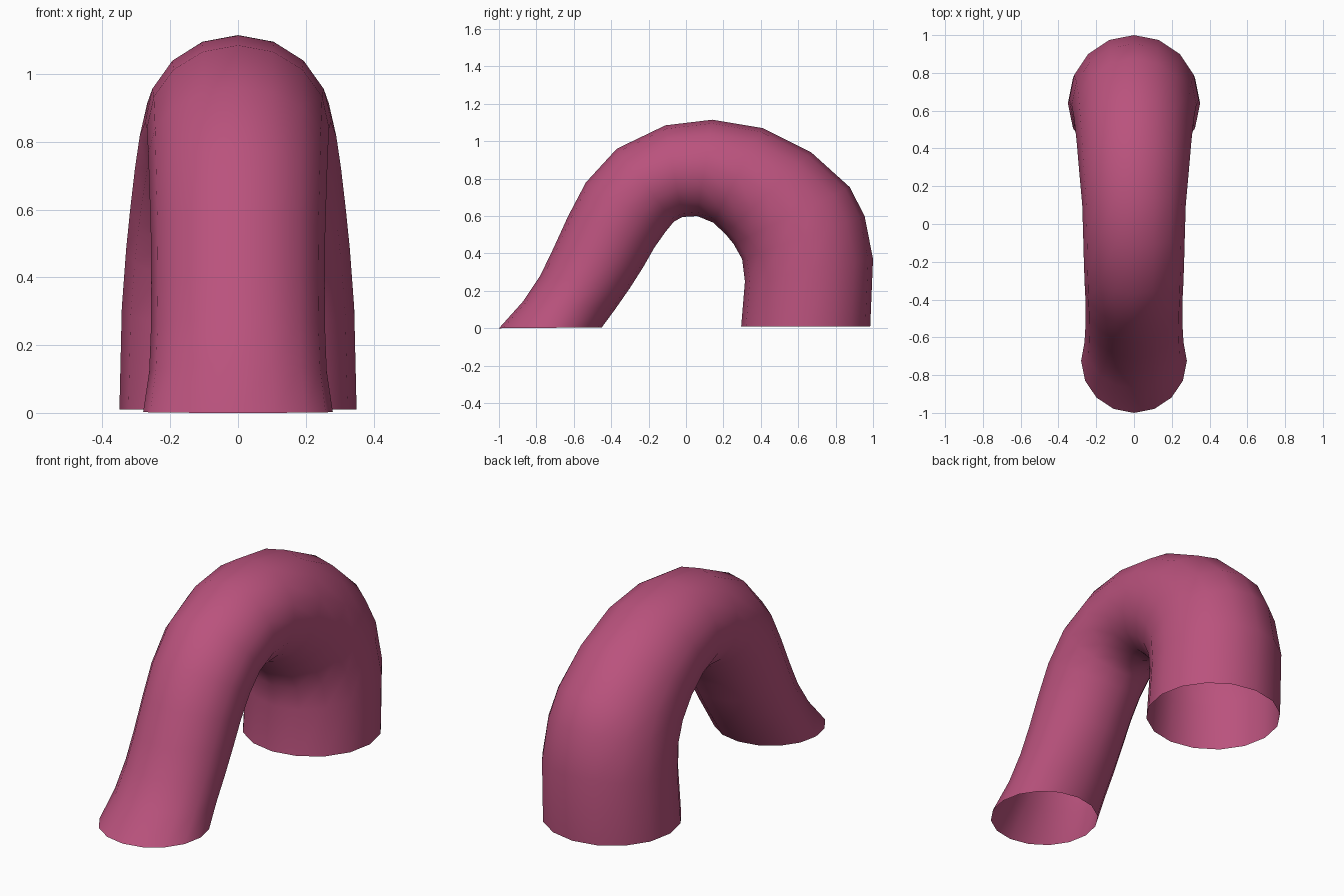
import bpy, bmesh, math

SIDES = 16
# Rings along the arch: outer (y, z), inner (y, z), half width in x
RINGS = [
    (-1.00, 0.00, -0.45, 0.005, 0.280),
    (-0.87, 0.145, -0.38, 0.10, 0.262),
    (-0.78, 0.28, -0.30, 0.215, 0.257),
    (-0.71, 0.425, -0.23, 0.325, 0.256),
    (-0.63, 0.60, -0.17, 0.43, 0.257),
    (-0.535, 0.78, -0.11, 0.515, 0.261),
    (-0.37, 0.96, -0.065, 0.57, 0.265),
    (-0.11, 1.085, -0.02, 0.595, 0.269),
    (0.14, 1.115, 0.06, 0.60, 0.274),
    (0.41, 1.07, 0.145, 0.565, 0.290),
    (0.67, 0.94, 0.21, 0.505, 0.304),
    (0.875, 0.755, 0.255, 0.45, 0.318),
    (0.955, 0.60, 0.30, 0.37, 0.330),
    (1.00, 0.37, 0.315, 0.25, 0.343),
    (0.985, 0.01, 0.295, 0.01, 0.350),
]

# Arched tube, open at both ends
bm = bmesh.new()
loops = []
for oy, oz, iy, iz, w in RINGS:
    loop = []
    for k in range(SIDES):
        a = 2 * math.pi * k / SIDES
        t = (1 + math.cos(a)) / 2          # 1 = outer side, 0 = inner side
        loop.append(bm.verts.new((w * math.sin(a), iy + (oy - iy) * t, iz + (oz - iz) * t)))
    loops.append(loop)
for a, b in zip(loops, loops[1:]):
    for k in range(SIDES):
        n = (k + 1) % SIDES
        bm.faces.new((a[k], a[n], b[n], b[k]))

# Make the faces point outwards: the crown must face up
bm.normal_update()
if max(bm.faces, key=lambda f: f.calc_center_median().z).normal.z < 0:
    bmesh.ops.reverse_faces(bm, faces=bm.faces)
for f in bm.faces:
    f.smooth = True

mesh = bpy.data.meshes.new("bent_tube")
bm.to_mesh(mesh)
bm.free()
tube = bpy.data.objects.new("bent_tube", mesh)
bpy.context.collection.objects.link(tube)

# Single rose pink colour
pink = bpy.data.materials.new("rose pink")
pink.diffuse_color = (0.49, 0.085, 0.205, 1)
mesh.materials.append(pink)
